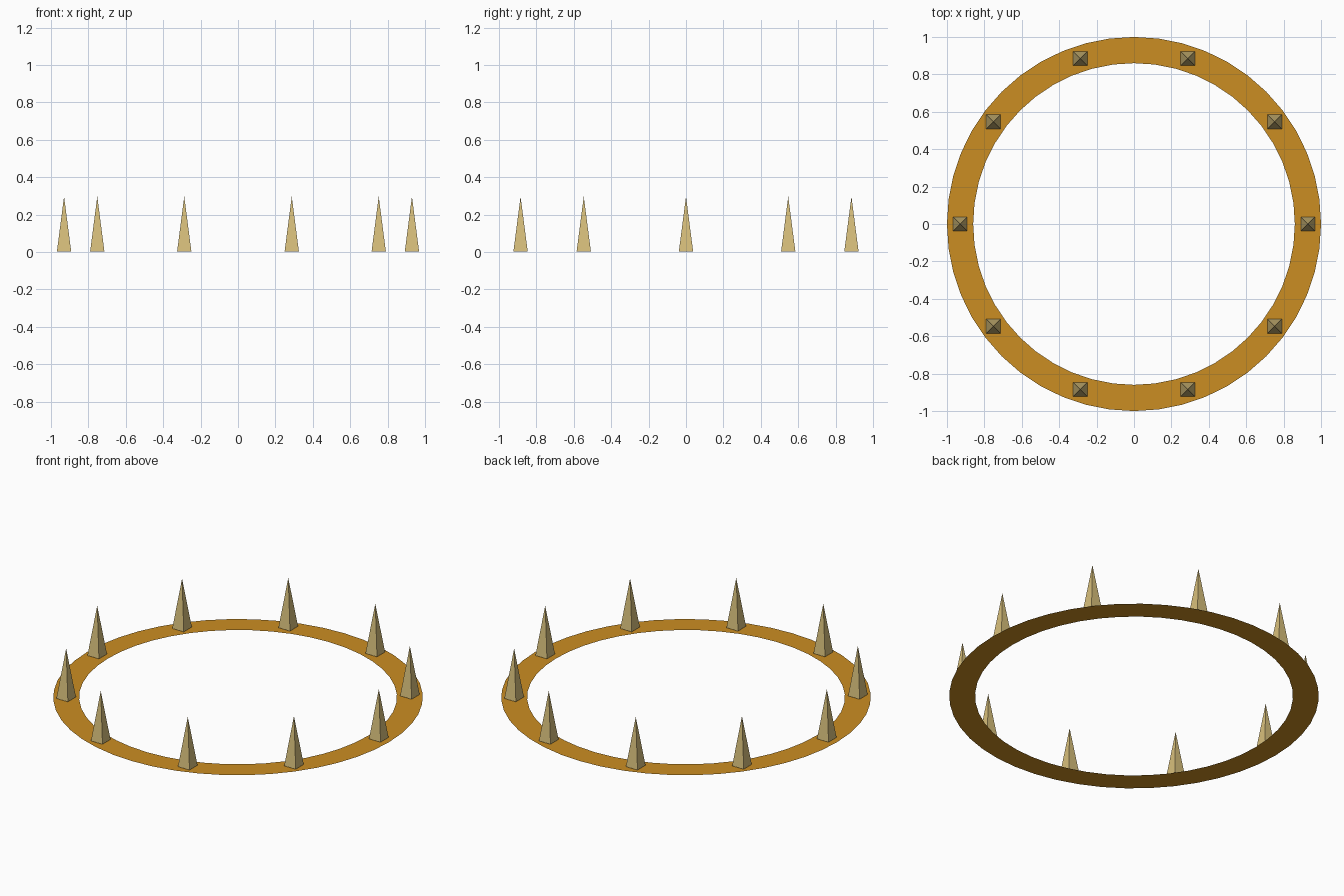
import bpy, bmesh, math

if "Cube" in bpy.data.objects:
    bpy.data.objects.remove(bpy.data.objects["Cube"])

def material(name, rgb):
    m = bpy.data.materials.new(name)
    m.diffuse_color = (*rgb, 1.0)
    m.use_nodes = True
    m.node_tree.nodes["Principled BSDF"].inputs["Base Color"].default_value = m.diffuse_color
    return m

gold = material("gold", (0.60, 0.27, 0.016))
bone = material("pale_bone", (0.68, 0.52, 0.20))

def add_object(name, bm, mat):
    me = bpy.data.meshes.new(name)
    bm.to_mesh(me)
    bm.free()
    me.materials.append(mat)
    ob = bpy.data.objects.new(name, me)
    bpy.context.collection.objects.link(ob)
    return ob

# Flat ring, a single sheet facing up
SEG, OUTER, INNER = 48, 1.0, 0.86
bm = bmesh.new()
loops = []
for r in (INNER, OUTER):
    loops.append([bm.verts.new((r * math.cos(2 * math.pi * i / SEG),
                                r * math.sin(2 * math.pi * i / SEG), 0))
                  for i in range(SEG)])
inner, outer = loops
for i in range(SEG):
    j = (i + 1) % SEG
    bm.faces.new((inner[i], outer[i], outer[j], inner[j]))
add_object("ring", bm, gold)

# Ten square spikes around the ring, all axis-aligned
COUNT, RADIUS, HALF, BASE_Z, TIP_Z = 10, 0.93, 0.038, 0.004, 0.297
for k in range(COUNT):
    a = 2 * math.pi * k / COUNT
    cx, cy = RADIUS * math.cos(a), RADIUS * math.sin(a)
    bm = bmesh.new()
    base = [bm.verts.new((cx + sx * HALF, cy + sy * HALF, BASE_Z))
            for sx, sy in ((-1, -1), (1, -1), (1, 1), (-1, 1))]
    tip = bm.verts.new((cx, cy, TIP_Z))
    for i in range(4):
        bm.faces.new((base[i], base[(i + 1) % 4], tip))
    bm.faces.new(base[::-1])
    add_object(f"spike_{k + 1}", bm, bone)
